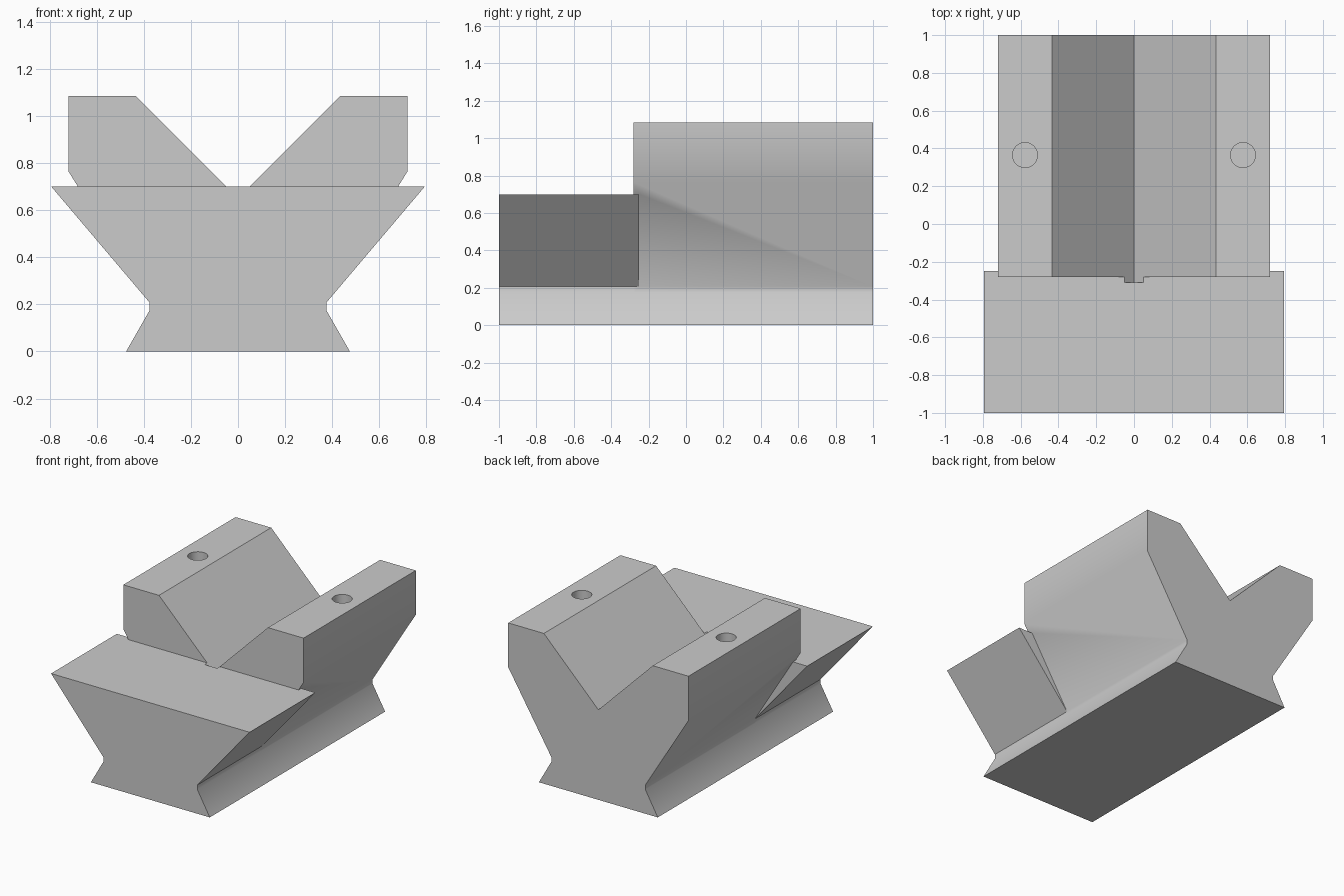
import bpy
import bmesh
import math

default = bpy.data.objects.get("Cube")
if default:
    bpy.data.objects.remove(default, do_unlink=True)

grey = bpy.data.materials.new("plain grey")
grey.use_nodes = True
colour = (0.6, 0.6, 0.6, 1)
grey.diffuse_color = colour
grey.node_tree.nodes["Principled BSDF"].inputs["Base Color"].default_value = colour


def finish(name, bm):
    bmesh.ops.recalc_face_normals(bm, faces=bm.faces)
    mesh = bpy.data.meshes.new(name)
    bm.to_mesh(mesh)
    bm.free()
    mesh.materials.append(grey)
    obj = bpy.data.objects.new(name, mesh)
    bpy.context.collection.objects.link(obj)
    return obj


def extrude_profile(name, half, y0, y1):
    """Mirror a right-hand x/z outline and extrude it along y."""
    outline = half + [(-x, z) for x, z in reversed(half) if x > 0]
    bm = bmesh.new()
    face = bm.faces.new([bm.verts.new((x, y0, z)) for x, z in outline])
    result = bmesh.ops.extrude_face_region(bm, geom=[face])
    moved = [v for v in result["geom"] if isinstance(v, bmesh.types.BMVert)]
    bmesh.ops.translate(bm, verts=moved, vec=(0, y1 - y0, 0))
    return finish(name, bm)


def cylinder(name, x, y, z0, z1, radius):
    bm = bmesh.new()
    bmesh.ops.create_cone(bm, cap_ends=True, segments=40, radius1=radius,
                          radius2=radius, depth=z1 - z0)
    bmesh.ops.translate(bm, verts=bm.verts, vec=(x, y, (z0 + z1) / 2))
    return finish(name, bm)


def combine(target, other, operation):
    mod = target.modifiers.new(operation.lower(), "BOOLEAN")
    mod.operation = operation
    mod.solver = "EXACT"
    mod.object = other
    bpy.context.view_layer.objects.active = target
    bpy.ops.object.modifier_apply(modifier=mod.name)
    bpy.data.objects.remove(other, do_unlink=True)


# Dovetail foot and neck shared by both sections
foot = [(0.475, 0), (0.375, 0.175), (0.375, 0.207)]

# Tall rear section and lower, wider front platform
block = extrude_profile("grooved_block", foot + [(0.72, 0.765), (0.72, 1.085)], -0.28, 1)
platform = extrude_profile("front_platform", foot + [(0.793, 0.7)], -1, -0.25)
combine(block, platform, "UNION")

# V groove, running slightly into the platform
groove = extrude_profile("groove_cutter", [(0, 0.65), (0.6, 1.25)], -0.31, 1.1)
combine(block, groove, "DIFFERENCE")

# Blind hole in each shoulder
for side in (-1, 1):
    hole = cylinder("hole_cutter", side * 0.577, 0.365, 0.8, 1.2, 0.066)
    combine(block, hole, "DIFFERENCE")

# Soft neck, crisp corners
bpy.ops.object.select_all(action="DESELECT")
block.select_set(True)
bpy.context.view_layer.objects.active = block
bpy.ops.object.shade_smooth_by_angle(angle=math.radians(35))
